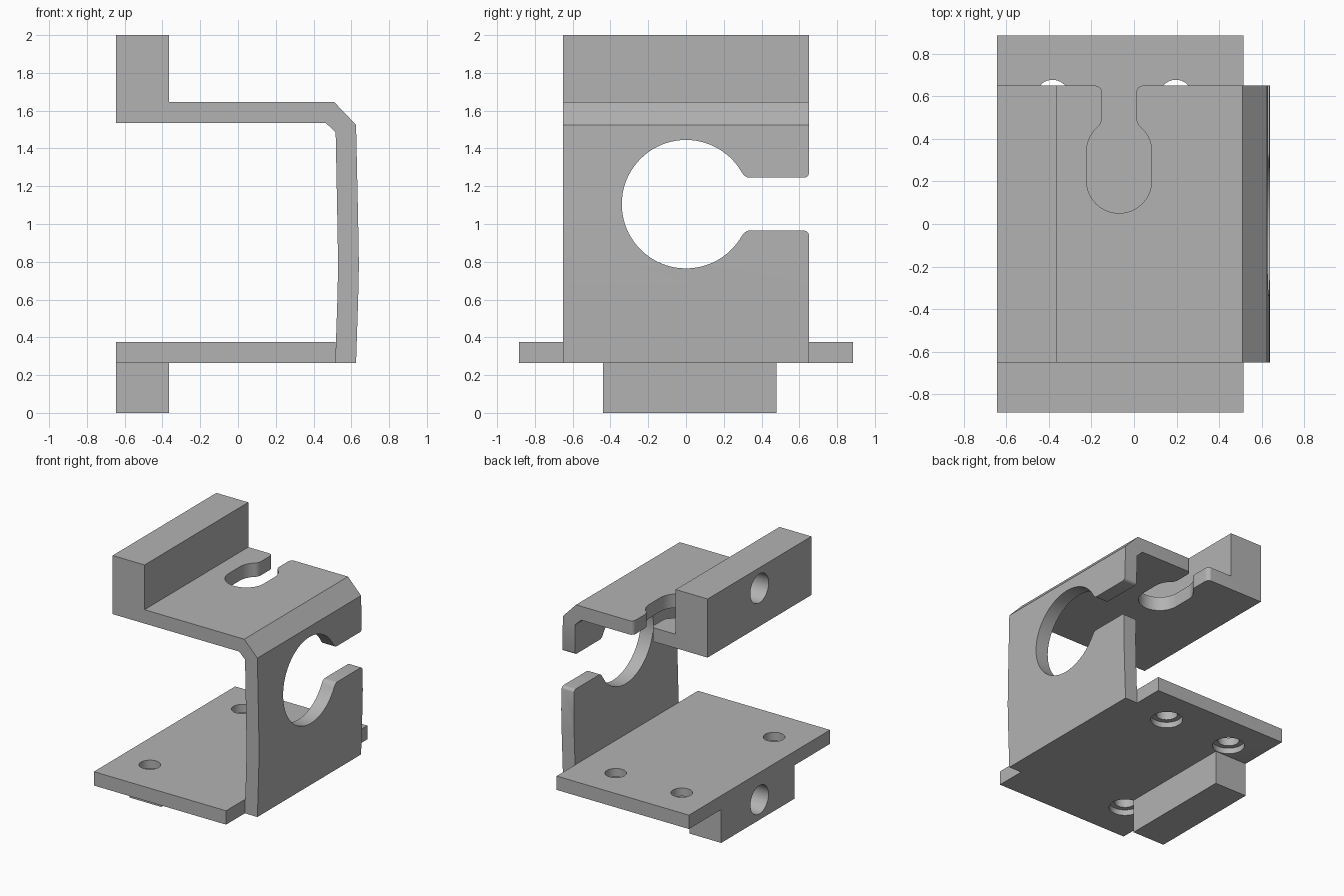
import bpy, bmesh, math
from mathutils import Vector

old = bpy.data.objects.get("Cube")
if old:
    bpy.data.objects.remove(old, do_unlink=True)

grey = bpy.data.materials.new("plain grey")
grey.use_nodes = True
colour = (0.45, 0.45, 0.45, 1)
grey.diffuse_color = colour
grey.node_tree.nodes["Principled BSDF"].inputs["Base Color"].default_value = colour

# How a 2D outline point (a, b) and a depth d map to space, per extrusion axis
PLACE = {
    "x": lambda a, b, d: (d, a, b),
    "y": lambda a, b, d: (a, d, b),
    "z": lambda a, b, d: (a, b, d),
}


def prism(name, outline, axis, low, high):
    """Extrude a closed 2D outline along an axis."""
    bm = bmesh.new()
    verts = [bm.verts.new(PLACE[axis](a, b, low)) for a, b in outline]
    face = bm.faces.new(verts)
    moved = bmesh.ops.extrude_face_region(bm, geom=[face])["geom"]
    shift = Vector(PLACE[axis](0, 0, high - low))
    bmesh.ops.translate(bm, vec=shift, verts=[v for v in moved if isinstance(v, bmesh.types.BMVert)])
    bmesh.ops.recalc_face_normals(bm, faces=bm.faces)
    mesh = bpy.data.meshes.new(name)
    bm.to_mesh(mesh)
    bm.free()
    mesh.materials.append(grey)
    obj = bpy.data.objects.new(name, mesh)
    bpy.context.collection.objects.link(obj)
    return obj


def rect(a0, a1, b0, b1):
    return [(a0, b0), (a1, b0), (a1, b1), (a0, b1)]


def circle(a, b, r, n=40):
    return [(a + r * math.cos(t * math.tau / n), b + r * math.sin(t * math.tau / n)) for t in range(n)]


def arc(centre, r, start, end, n):
    angles = [math.radians(start + (end - start) * i / n) for i in range(n + 1)]
    return [(centre + r * math.cos(t), r * math.sin(t)) for t in angles]


def bend(p, q, s, n=6):
    """Rounded corner from p to s around q."""
    p, q, s = Vector(p), Vector(q), Vector(s)
    ts = [i / n for i in range(n + 1)]
    return [tuple(p * (1 - t) ** 2 + q * 2 * t * (1 - t) + s * t * t) for t in ts]


def keyhole(first, last, r, stop, neck, blend, edge, lip):
    """Round opening with a rounded slot running out through an edge."""
    half = arc(first, r, 180, 90, 20)
    half += arc(last, r, 90, stop, 14)[0 if last > first else 1:]
    mouth = last + math.sqrt(r * r - neck * neck)
    half += bend(half[-1], (mouth, neck), (mouth + blend, neck))[1:]
    half += bend((edge - lip, neck), (edge, neck), (edge, neck + lip))
    half.append((edge + 0.1, neck + lip))
    return half + [(u, -v) for u, v in reversed(half[1:])]


def cut(obj, cutters):
    bpy.context.view_layer.objects.active = obj
    for cutter in cutters:
        mod = obj.modifiers.new("cut", "BOOLEAN")
        mod.operation, mod.solver, mod.object = "DIFFERENCE", "EXACT", cutter
        bpy.ops.object.modifier_apply(modifier=mod.name)


WIDTH = 0.65
BACK, STEP, INNER = -0.645, -0.365, 0.515

# Folded bracket: slightly bowed wall, chamfered bend, top shelf and upper block
profile = [
    (INNER, 0.265), (0.625, 0.265), (0.636, 0.6), (0.64, 0.78), (0.636, 1.02),
    (0.625, 1.525), (0.51, 1.645), (STEP, 1.645), (STEP, 2), (BACK, 2),
    (BACK, 1.535), (0.465, 1.535), (0.517, 1.485), (0.526, 1.02), (0.53, 0.78), (0.526, 0.6),
]
bracket = prism("folded_bracket", profile, "y", -WIDTH, WIDTH)
base = prism("base_plate", rect(BACK, INNER, -0.885, 0.885), "z", 0.265, 0.375)
lower = prism("lower_block", rect(BACK, STEP, -0.44, 0.48), "z", 0, 0.265)

# Large open ring in the wall and smaller keyhole in the shelf
ring = [(u, v + 1.105) for u, v in keyhole(0, 0, 0.34, 32, 0.14, 0.025, 0.651, 0.03)]
slot = [(v - 0.07, u) for u, v in keyhole(0.204, 0.34, 0.153, 42, 0.08, 0.04, 0.651, 0.04)]
wall_cutter = prism("wall_cutter", ring, "x", 0.3, 0.8)
shelf_cutter = prism("shelf_cutter", slot, "z", 1.45, 1.75)

# Blind holes in the rear faces of both blocks
upper_bore = prism("upper_bore", circle(0, 1.837, 0.115), "x", BACK - 0.1, BACK + 0.2)
lower_bore = prism("lower_bore", circle(0, 0.16, 0.113), "x", BACK - 0.1, BACK + 0.2)

# Three screw holes, counterbored from below
screws = []
for x, y in ((-0.383, 0.6), (0.197, 0.6), (-0.383, -0.557)):
    screws.append(prism("screw_hole", circle(x, y, 0.078), "z", 0.2, 0.45))
    screws.append(prism("screw_counterbore", circle(x, y, 0.115), "z", 0.2, 0.31))

cut(bracket, [wall_cutter, shelf_cutter, upper_bore])
cut(base, screws + [lower_bore])
cut(lower, [lower_bore])

for helper in [wall_cutter, shelf_cutter, upper_bore, lower_bore] + screws:
    bpy.data.objects.remove(helper, do_unlink=True)

# Smooth the curved walls, keep edges crisp
for obj in (bracket, base, lower):
    bpy.ops.object.select_all(action="DESELECT")
    obj.select_set(True)
    bpy.context.view_layer.objects.active = obj
    bpy.ops.object.shade_smooth_by_angle(angle=math.radians(25))
